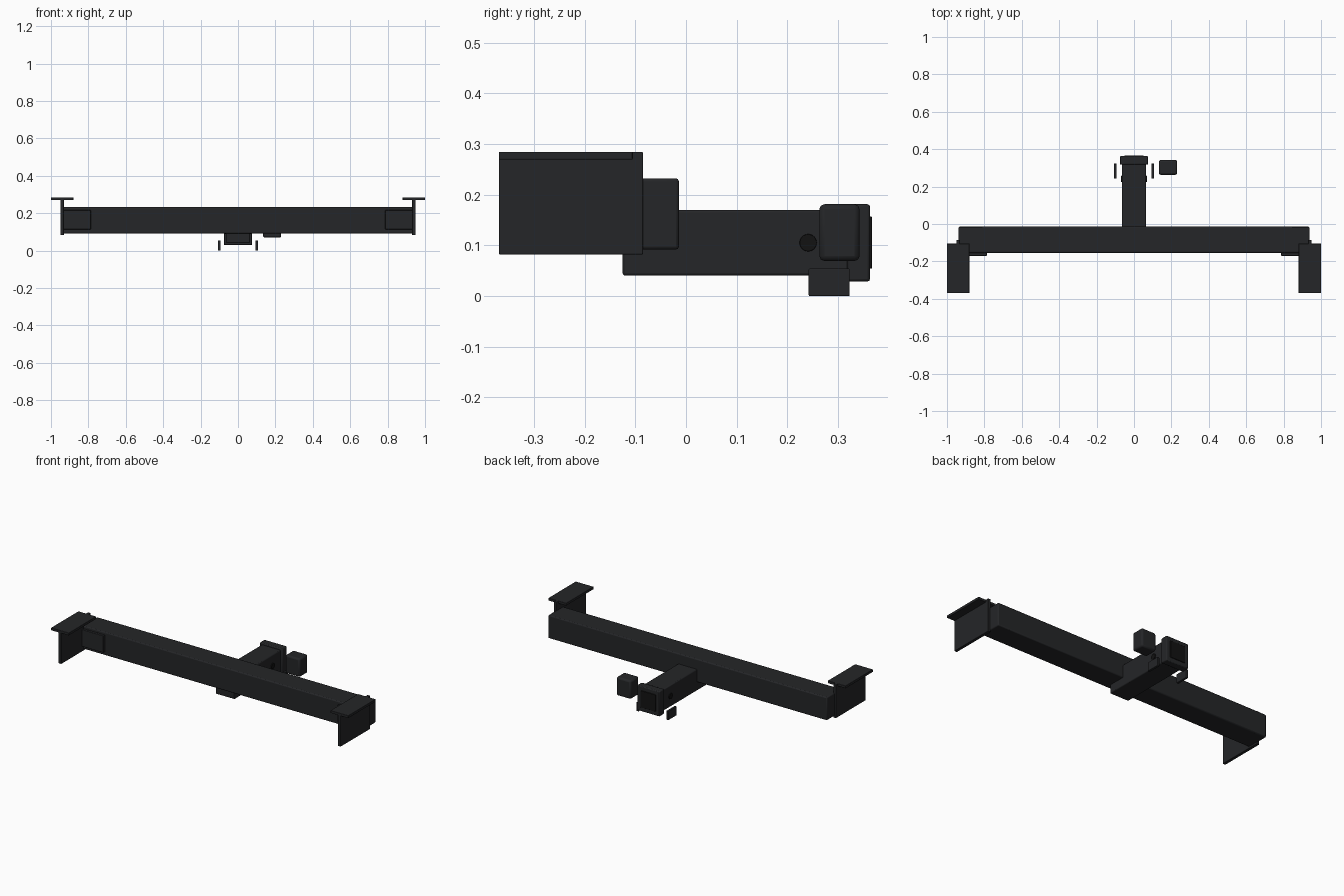
import bpy, math

if "Cube" in bpy.data.objects:
    bpy.data.objects.remove(bpy.data.objects["Cube"])

steel = bpy.data.materials.new("black_steel")
steel.diffuse_color = (0.018, 0.019, 0.021, 1)
steel.use_nodes = True
steel.node_tree.nodes["Principled BSDF"].inputs["Base Color"].default_value = steel.diffuse_color
dark = bpy.data.materials.new("dark_opening")
dark.diffuse_color = (0.006, 0.006, 0.006, 1)
dark.use_nodes = True
dark.node_tree.nodes["Principled BSDF"].inputs["Base Color"].default_value = dark.diffuse_color


def finish(ob, name, mat, bevel, segments=2):
    ob.name = name
    ob.data.materials.append(mat)
    if bevel:
        m = ob.modifiers.new("bevel", 'BEVEL')
        m.width, m.segments = bevel, segments
    bpy.ops.object.shade_smooth_by_angle(angle=math.radians(35))
    return ob


def box(name, x, y, z, bevel=0.003, mat=steel):
    """Bevelled box from (min, max) ranges."""
    r = (x, y, z)
    bpy.ops.mesh.primitive_cube_add(size=1, location=[(a + b) / 2 for a, b in r])
    ob = bpy.context.object
    ob.scale = [b - a for a, b in r]
    bpy.ops.object.transform_apply(location=False, rotation=False, scale=True)
    return finish(ob, name, mat, bevel)


# Main cross beam and receiver tube
box("cross_beam", (-0.938, 0.938), (-0.154, -0.014), (0.0915, 0.232), 0.006)
box("receiver_tube", (-0.064, 0.064), (-0.125, 0.345), (0.040, 0.170), 0.005)

# Reinforcing collar and its square opening
box("receiver_collar", (-0.076, 0.076), (0.318, 0.363), (0.0285, 0.181), 0.005)
box("receiver_opening", (-0.051, 0.051), (0.350, 0.367), (0.054, 0.1565), 0.002, dark)

# Hitch pin through the tube
bpy.ops.mesh.primitive_cylinder_add(vertices=32, radius=0.017, depth=0.138,
                                    location=(0, 0.241, 0.105),
                                    rotation=(0, math.pi / 2, 0))
finish(bpy.context.object, "hitch_pin", dark, 0.001)

# Mirrored end brackets, front gussets and chain plates
for side, s in (("left", -1), ("right", 1)):
    def span(a, b):
        return tuple(sorted((a * s, b * s)))
    box("side_plate_" + side, span(0.931, 0.949), (-0.369, -0.085), (0.082, 0.2845), 0.002)
    box("mount_flange_" + side, span(0.88, 1.0), (-0.369, -0.105), (0.269, 0.2845), 0.002)
    box("front_gusset_" + side, span(0.787, 0.935), (-0.170, -0.154), (0.113, 0.216), 0.002)
    box("chain_plate_" + side, span(0.093, 0.107), (0.242, 0.323), (0.0, 0.054), 0.002)

# Electrical connector block
box("wiring_socket", (0.133, 0.231), (0.263, 0.3425), (0.069, 0.181), 0.010)
